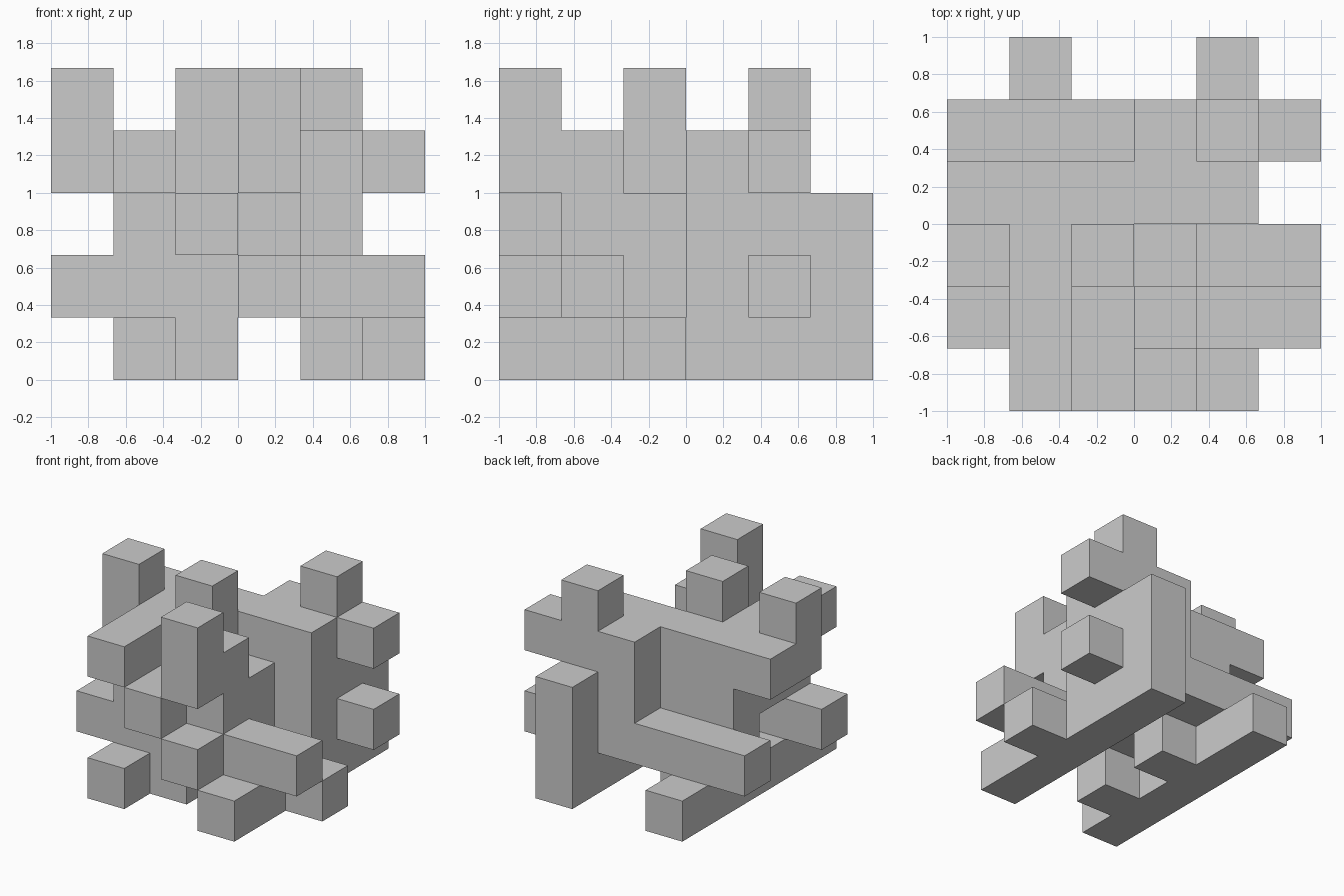
import bpy, bmesh
from mathutils import Vector

if "Cube" in bpy.data.objects:
    bpy.data.objects.remove(bpy.data.objects["Cube"])

U = 1 / 3          # edge of one cube
cells = set()      # filled cubes on a 6 x 6 x 5 lattice


def block(x, y, z, dx=1, dy=1, dz=1):
    """Fill a cuboid of cubes starting at lattice cell x, y, z."""
    for i in range(dx):
        for j in range(dy):
            for k in range(dz):
                cells.add((x + i, y + j, z + k))


# foot rails running front to back, with inner and outer feet
block(1, 0, 0, dy=6)
block(4, 0, 0, dy=6)
for x, y in ((2, 1), (2, 3), (5, 2)):
    block(x, y, 0)

# cross bars at front and back
block(0, 1, 1, dx=6)
block(0, 4, 1, dx=4)

# rear wall: left part, thick middle and right part, back column
block(1, 3, 1, dx=2, dz=3)
block(3, 3, 1, dx=2, dy=2, dz=3)
block(4, 5, 1, dz=2)
block(4, 4, 4)

# central core
block(2, 2, 1, dx=2)
block(1, 1, 2, dx=3, dy=2)

# upper left beam and left overhang with its turret
block(1, 0, 3, dy=3)
block(0, 2, 3, dy=2)
block(0, 2, 4)

# middle turret and front turret
block(2, 2, 3, dz=2)
block(3, 0, 3, dz=2)
block(3, 1, 3)

# single studs on the front and right sides
block(2, 0, 2)
block(3, 0, 1)
block(5, 4, 1)
block(5, 4, 3)

# skin only the exposed cube sides
bm = bmesh.new()
verts = {}


def corner(p):
    key = tuple(round(c) for c in p)
    if key not in verts:
        x, y, z = key
        verts[key] = bm.verts.new(((x - 3) * U, (y - 3) * U, z * U))
    return verts[key]


for cell in sorted(cells):
    mid = Vector(cell) + Vector((0.5, 0.5, 0.5))
    for axis in range(3):
        for sign in (-1, 1):
            n = Vector((0, 0, 0))
            n[axis] = sign
            if tuple(int(c + d) for c, d in zip(cell, n)) in cells:
                continue
            u = Vector((0, 0, 0))
            u[(axis + 1) % 3] = 0.5
            v = n.cross(u)
            c = mid + n * 0.5
            bm.faces.new([corner(c + p) for p in (-u - v, u - v, u + v, -u + v)])

mesh = bpy.data.meshes.new("block_structure")
bm.to_mesh(mesh)
bm.free()
obj = bpy.data.objects.new("block_structure", mesh)
bpy.context.collection.objects.link(obj)
